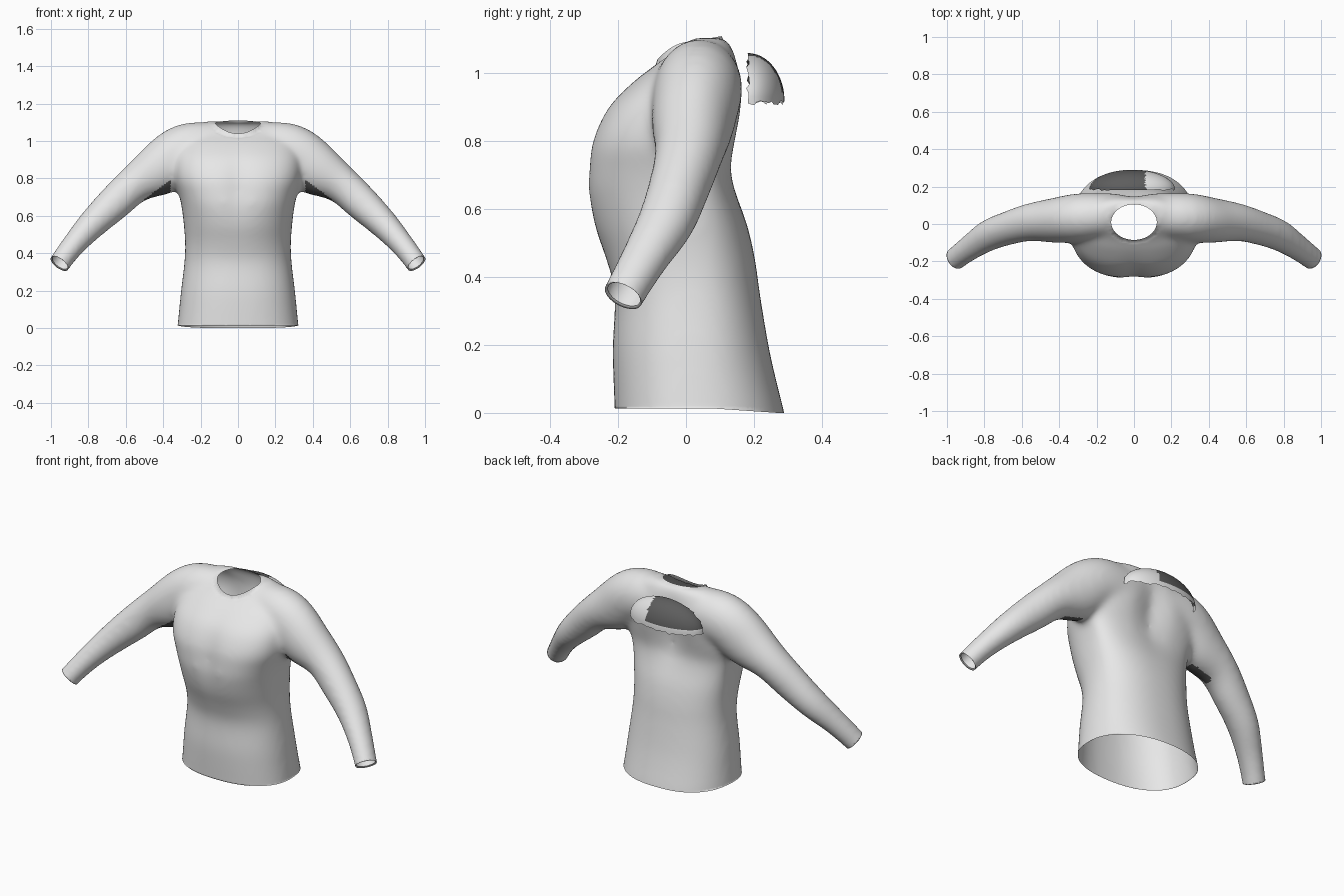
import bpy, bmesh, math, random
from mathutils import Vector

if "Cube" in bpy.data.objects:
    bpy.data.objects.remove(bpy.data.objects["Cube"])
random.seed(4)


def material(name, v):
    m = bpy.data.materials.new(name)
    m.use_nodes = True
    m.diffuse_color = (v, v, v, 1)
    m.node_tree.nodes["Principled BSDF"].inputs["Base Color"].default_value = (v, v, v, 1)
    return m


FABRIC, DARK = material("light grey fabric", 0.8), material("dark grey fabric", 0.11)


def new_object(name, bm):
    mesh = bpy.data.meshes.new(name)
    bm.to_mesh(mesh)
    bm.free()
    mesh.materials.append(FABRIC)
    mesh.materials.append(DARK)
    ob = bpy.data.objects.new(name, mesh)
    bpy.context.collection.objects.link(ob)
    return ob


def resample(rows, steps=4):
    """Smooth curve through rows of numbers."""
    out = []
    for i in range(len(rows) - 1):
        a, b, c, d = (rows[min(max(i + k, 0), len(rows) - 1)] for k in (-1, 0, 1, 2))
        for s in range(steps):
            t = s / steps
            out.append([0.5 * (2 * q + (r - p) * t + (2 * p - 5 * q + 4 * r - w) * t ** 2
                               + (3 * q - p - 3 * r + w) * t ** 3)
                        for p, q, r, w in zip(a, b, c, d)])
    return out + [list(rows[-1])]


def loft(bm, rings):
    """Closed skin over a stack of rings."""
    loops = [[bm.verts.new(p) for p in ring] for ring in rings]
    n = len(loops[0])
    for lo, hi in zip(loops, loops[1:]):
        for i in range(n):
            bm.faces.new((lo[i], lo[(i + 1) % n], hi[(i + 1) % n], hi[i]))
    bm.faces.new(loops[0][::-1])
    bm.faces.new(loops[-1])


SIDES = 48
ANGLES = [2 * math.pi * i / SIDES for i in range(SIDES)]


def bump(v, centre, width):
    return math.exp(-((v - centre) / width) ** 2)


def power(v, e):
    return math.copysign(abs(v) ** e, v)


def torso_ring(z, half, front, back):
    mid = 0.02 if z < 1 else (front + back) / 2
    square = 0.87 - 0.15 * bump(z, 0.8, 0.2)
    ring = []
    for a in ANGLES:
        x = half * power(math.cos(a), square)
        s = power(math.sin(a), square)
        y = mid + s * ((back - mid) if s > 0 else (mid - front))
        # Hollows along the breastbone and the spine
        if s < 0:
            y += 0.018 * bump(x, 0, 0.06) * bump(z, 0.75, 0.18)
        else:
            y -= 0.04 * bump(x, 0, 0.08) * bump(z, 0.87, 0.16)
        ring.append((x, y, z))
    return ring


# Torso sections: height, half width, front, back
TORSO = [(-0.06, .33, -.21, .30), (0, .325, -.21, .29), (.1, .315, -.214, .265),
         (.2, .305, -.216, .243), (.35, .287, -.21, .218), (.45, .283, -.235, .204),
         (.55, .29, -.272, .182), (.65, .302, -.293, .15), (.72, .318, -.291, .137),
         (.8, .342, -.28, .15), (.9, .345, -.232, .17), (.98, .32, -.152, .17),
         (1.03, .28, -.085, .158), (1.08, .23, -.03, .14), (1.105, .17, .01, .118)]

# Sleeve sections: centre x, y, z, radius across, radius front to back
SLEEVE = [(.13, .045, .955, .145, .12), (.28, .035, .945, .148, .13),
          (.41, .02, .855, .145, .122), (.55, .01, .77, .104, .102),
          (.665, -.02, .665, .094, .091), (.775, -.06, .56, .08, .085),
          (.875, -.125, .45, .065, .071), (.955, -.185, .345, .059, .064),
          (1.02, -.235, .25, .059, .064)]
CUFF = Vector(SLEEVE[7][:3])
CUFF_DIR = (CUFF - Vector(SLEEVE[6][:3])).normalized()


def sleeve_rings(side):
    rows = resample(SLEEVE)
    rings = []
    for i, (x, y, z, across, deep) in enumerate(rows):
        t = Vector(rows[min(i + 1, len(rows) - 1)][:3]) - Vector(rows[max(i - 1, 0)][:3])
        t.normalize()
        u = Vector((0, 1, 0)).cross(t).normalized()
        v = t.cross(u)
        ring = [Vector((x, y, z)) + u * across * math.cos(a) + v * deep * math.sin(a)
                for a in ANGLES]
        rings.append([(p.x * side, p.y, p.z) for p in ring])
    return rings


# Shirt: torso and sleeves fused into one smooth skin
bm = bmesh.new()
loft(bm, [torso_ring(*row) for row in resample(TORSO)])
for side in (-1, 1):
    loft(bm, sleeve_rings(side))
bmesh.ops.recalc_face_normals(bm, faces=bm.faces)
shirt = new_object("shirt", bm)
remesh = shirt.modifiers.new("fuse", 'REMESH')
remesh.mode = 'VOXEL'
remesh.voxel_size = 0.013
smooth = shirt.modifiers.new("soften", 'SMOOTH')
smooth.factor = 0.5
smooth.iterations = 25
bpy.context.view_layer.objects.active = shirt
shirt.select_set(True)
for name in ("fuse", "soften"):
    bpy.ops.object.modifier_apply(modifier=name)

bm = bmesh.new()
bm.from_mesh(shirt.data)


def cut(point, normal):
    bmesh.ops.bisect_plane(bm, geom=bm.verts[:] + bm.edges[:] + bm.faces[:],
                           plane_co=point, plane_no=normal, clear_outer=True)


def extrude_rim(edges):
    geom = bmesh.ops.extrude_edge_only(bm, edges=edges)["geom"]
    return [g for g in geom if isinstance(g, bmesh.types.BMVert)]


# Open hem, dipping at the back
cut((0, 0, 0), (0, 0, -1))
for v in bm.verts:
    if v.co.z < 0.013:
        v.co.z = max(v.co.z, 0.013 * (1 - min(max((v.co.y - 0.08) / 0.19, 0), 1)))

# Open cuffs with a narrow fold inside
for side in (-1, 1):
    flip = Vector((side, 1, 1))
    centre, along = CUFF * flip, CUFF_DIR * flip
    cut(centre, along)
    rim = [e for e in bm.edges if e.is_boundary and e.verts[0].co.x * side > 0.8]
    for v in extrude_rim(rim):
        v.co = centre + (v.co - centre) * 0.87 - along * 0.006

# Open neck, its edge drawn onto an oval
NECK_X, NECK_Y, NECK_MID = 0.122, 0.095, 0.01


def neck_radius(co):
    return math.hypot(co.x / NECK_X, (co.y - NECK_MID) / NECK_Y)


inside = [v for v in bm.verts if v.co.z > 0.8 and neck_radius(v.co) < 1.06]
bmesh.ops.delete(bm, geom=inside, context='VERTS')
rim = [e for e in bm.edges if e.is_boundary and e.verts[0].co.z > 0.8]
for v in {v for e in rim for v in e.verts}:
    r = neck_radius(v.co) / 1.06
    v.co.x /= r
    v.co.y = NECK_MID + (v.co.y - NECK_MID) / r

# Collar edge, low in front and high behind
for v in extrude_rim(rim):
    v.co.x /= 1.06
    v.co.y = NECK_MID + (v.co.y - NECK_MID) / 1.06
    back = (v.co.y - NECK_MID) / NECK_Y
    v.co.z = 1.093 + (0.017 * back if back > 0 else -0.053 * back * back)

# Dark underarm patches, on the front of the sleeve's lower edge
bm.normal_update()
for f in bm.faces:
    c = f.calc_center_median()
    x = abs(c.x)
    f.material_index = int(0.36 < x < 0.5 and 0.6 < c.z < 0.78 - 0.75 * (x - 0.38)
                           and f.normal.z < -0.3 and f.normal.y < 0.15)
    f.smooth = True
bm.to_mesh(shirt.data)
bm.free()

# Loose shell behind the shoulders, a torn quarter of an egg shape
bm = bmesh.new()
bmesh.ops.create_uvsphere(bm, u_segments=72, v_segments=36, radius=1)
bmesh.ops.delete(bm, geom=[v for v in bm.verts if v.co.y < -0.01 or v.co.z < -0.01],
                 context='VERTS')
for v in bm.verts:
    v.co = (v.co.x * 0.23 - 0.01, v.co.y * 0.108 + 0.182, v.co.z * 0.14 + 0.92)
for v in bm.verts:
    if v.is_boundary:
        if v.co.z < 0.925:
            v.co.z -= random.uniform(0, 0.014)
        elif v.co.z < 1.04:
            v.co.y += random.uniform(-0.006, 0.006)
for f in bm.faces:
    c = f.calc_center_median()
    f.material_index = int(c.x < 0.06 and c.z > 0.945)
    f.smooth = True
bmesh.ops.recalc_face_normals(bm, faces=bm.faces)
if sum(f.normal.y for f in bm.faces) < 0:
    bmesh.ops.reverse_faces(bm, faces=bm.faces)
new_object("back_shell", bm)
